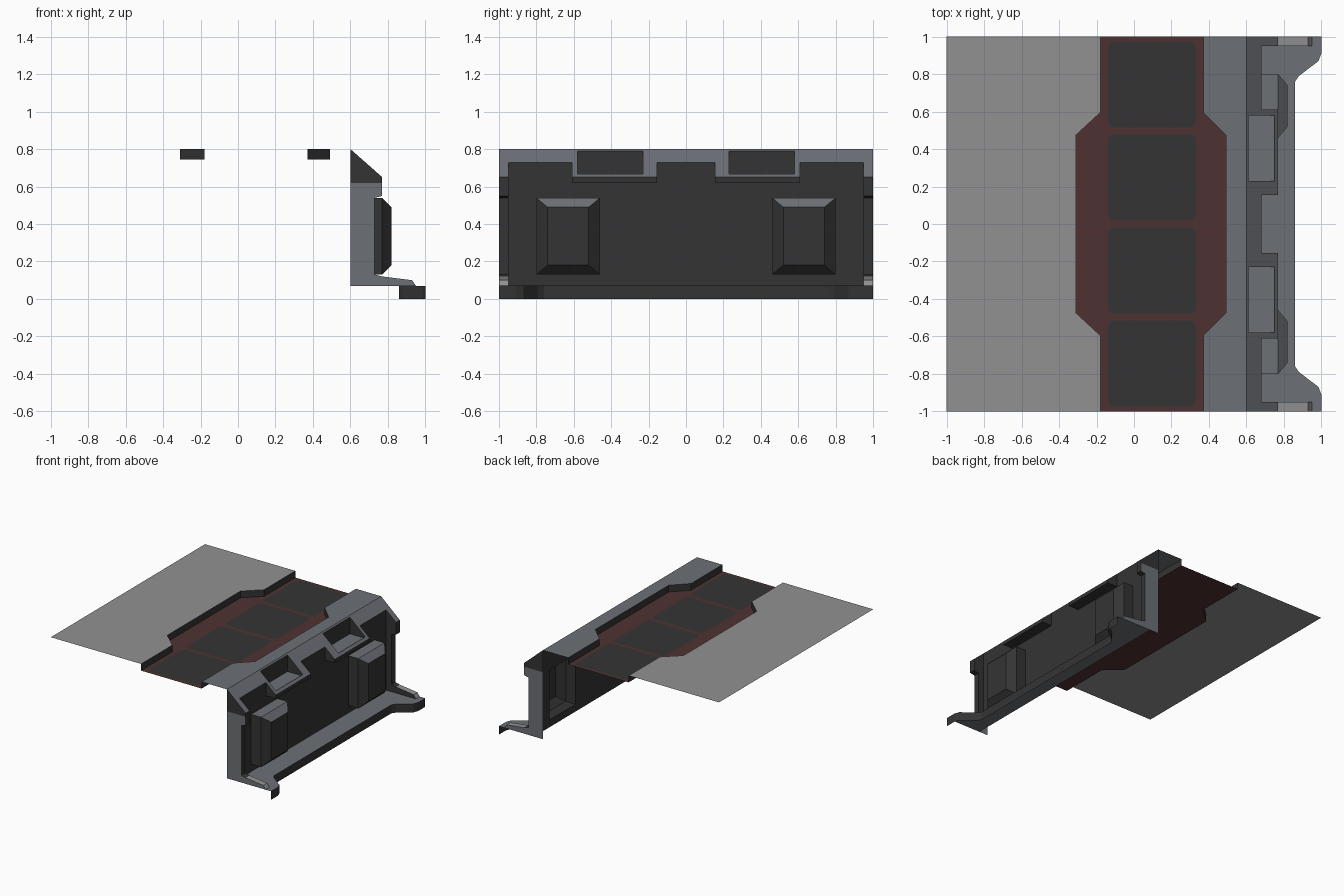
import bpy, bmesh
from mathutils import Vector

if "Cube" in bpy.data.objects:
    bpy.data.objects.remove(bpy.data.objects["Cube"])

def material(name, rgb):
    m = bpy.data.materials.new(name)
    m.diffuse_color = (*rgb, 1)
    m.use_nodes = True
    m.node_tree.nodes["Principled BSDF"].inputs["Base Color"].default_value = m.diffuse_color
    return m

MATS = [material("dark_metal", (.034, .034, .034)),
        material("blue_grey", (.150, .162, .182)),
        material("light_grey", (.285, .285, .29)),
        material("dull_red", (.080, .031, .031))]
DARK, GREY, LIGHT, RED = range(4)
X, Y, Z = Vector((1, 0, 0)), Vector((0, 1, 0)), Vector((0, 0, 1))

class Part:
    """Half (y > 0) of a sheet part, mirrored over y when finished."""
    def __init__(self, name):
        self.name, self.bm = name, bmesh.new()

    def face(self, pts, mat, toward):
        f = self.bm.faces.new([self.bm.verts.new(p) for p in pts])
        f.normal_update()
        if f.normal.dot(toward) < 0:
            f.normal_flip()
        f.material_index = mat

    def finish(self):
        bmesh.ops.remove_doubles(self.bm, verts=self.bm.verts, dist=.0005)
        me = bpy.data.meshes.new(self.name)
        self.bm.to_mesh(me)
        for m in MATS:
            me.materials.append(m)
        ob = bpy.data.objects.new(self.name, me)
        bpy.context.collection.objects.link(ob)
        mod = ob.modifiers.new("mirror", 'MIRROR')
        mod.use_axis = (False, True, False)
        mod.merge_threshold = .0005

def flat(pts, z):
    return [(x, y, z) for x, y in pts]

def at_y(pts, y):
    return [(x, y, z) for x, z in pts]

# Deck plates and sunken walkway
TOP, FLOOR = .8, .745
left_edge = [(-.31, 0), (-.31, .475), (-.18, .595), (-.18, 1)]
right_edge = [(.49, 0), (.49, .475), (.37, .595), (.37, 1)]
p = Part("left_deck")
p.face(flat(left_edge + [(-1, 1), (-1, 0)], TOP), LIGHT, Z)
p.finish()
p = Part("right_deck")
p.face(flat(right_edge + [(.6, 1), (.6, 0)], TOP), GREY, Z)
p.finish()
p = Part("walkway_floor")
p.face(flat(left_edge + right_edge[::-1], FLOOR), RED, Z)
for edge, side in ((left_edge, X), (right_edge, -X)):
    for a, b in zip(edge, edge[1:]):
        p.face([(*a, FLOOR), (*b, FLOOR), (*b, TOP), (*a, TOP)], DARK, side)
p.finish()

# Dark walkway panels with clipped corners
p = Part("walkway_panels")
c = .02
for y0, y1 in ((.02, .48), (.515, .975)):
    x0, x1 = -.14, .33
    p.face(flat([(x0 + c, y0), (x1 - c, y0), (x1, y0 + c), (x1, y1 - c),
                 (x1 - c, y1), (x0 + c, y1), (x0, y1 - c), (x0, y0 + c)],
                FLOOR + .002), DARK, Z)
p.finish()

# Sloped shoulder with notches and pits
def slope(x):
    return .8 - (x - .6) * .15 / .17

p = Part("sloped_shoulder")
xs = [.6, .61, .68, .75, .77]
ys = [0, .155, .23, .58, .61, .95, 1]
for x0, x1 in zip(xs, xs[1:]):
    for y0, y1 in zip(ys, ys[1:]):
        pit = .61 <= x0 < .75 and y0 == .23
        notch = x0 >= .68 and y0 in (0, .61)
        if not pit and not notch:
            p.face([(x0, y0, slope(x0)), (x1, y0, slope(x1)),
                    (x1, y1, slope(x1)), (x0, y1, slope(x0))], GREY, Z)
# tooth sides, lip and underside
tooth = [(.68, slope(.68)), (.77, .65), (.77, .62), (.68, .62)]
p.face(at_y(tooth, .155), DARK, -Y)
p.face(at_y(tooth, .61), DARK, Y)
p.face([(.77, .155, .62), (.77, .61, .62), (.77, .61, .65), (.77, .155, .65)], DARK, X)
p.face([(.77, .155, .62), (.77, .61, .62), (.68, .61, .62), (.68, .155, .62)], DARK, -Z)
# pit
pz = .655
p.face([(.61, .23, pz), (.75, .23, pz), (.75, .58, pz), (.61, .58, pz)], GREY, Z)
p.face([(.61, .23, pz), (.61, .58, pz), (.61, .58, slope(.61)), (.61, .23, slope(.61))], DARK, X)
p.face([(.75, .23, pz), (.75, .58, pz), (.75, .58, slope(.75)), (.75, .23, slope(.75))], DARK, -X)
for y, d in ((.23, Y), (.58, -Y)):
    p.face(at_y([(.61, pz), (.75, pz), (.75, slope(.75)), (.61, slope(.61))], y), DARK, d)
p.finish()

# Recessed wall, open behind the boxes
p = Part("side_wall")
ys = [0, .155, .46, .61, .8, .95]
zs = [.07, .13, .54, .62, slope(.68)]
for y0, y1 in zip(ys, ys[1:]):
    for z0, z1 in zip(zs, zs[1:]):
        box = .46 <= y0 < .8 and z0 == .13
        behind_tooth = z0 == .62 and .155 <= y0 < .61
        if not box and not behind_tooth:
            p.face([(.68, y0, z0), (.68, y1, z0), (.68, y1, z1), (.68, y0, z1)], DARK, X)
p.finish()

# Bevelled boxes on the wall
p = Part("wall_boxes")
def ring(x, y0, y1, z0, z1):
    return [(x, y0, z0), (x, y1, z0), (x, y1, z1), (x, y0, z1)]
rings = [ring(.68, .46, .8, .13, .54), ring(.77, .46, .8, .13, .54),
         ring(.82, .52, .74, .18, .49)]
for a, b in zip(rings, rings[1:]):
    for i, d in enumerate((-Z, Y, Z, -Y)):
        j = (i + 1) % 4
        p.face([a[i], a[j], b[j], b[i]], GREY if d == Z else DARK, d)
p.face(rings[2], DARK, X)
p.finish()

# End posts with sloping feet
p = Part("end_posts")
prof = [(.77, .65), (.77, .62), (.77, .55), (.73, .54), (.73, .13), (.77, .12), (.93, .10), (.95, .07)]
for a, b in zip(prof, prof[1:]):
    mat = LIGHT if a[1] < .125 else DARK
    toward = -Z if a == (.77, .55) else X + Z * .5
    p.face([(a[0], .95, a[1]), (b[0], .95, b[1]), (b[0], 1, b[1]), (a[0], 1, a[1])], mat, toward)
p.face(at_y([(.68, slope(.68))] + prof + [(.68, .07)], .95), DARK, -Y)
p.face(at_y([(.6, .62)] + prof[1:] + [(.6, .07)], 1), GREY, Y)
p.face(at_y([(.6, .8), (.77, .65), (.77, .62), (.6, .62)], 1), DARK, Y)
p.finish()

# Base ledge with a skirt
p = Part("base_ledge")
edge = [(.86, 0), (.86, .76), (.88, .79), (.985, .87), (1, .91), (1, 1)]
p.face(flat(edge + [(.68, 1), (.68, 0)], .07), GREY, Z)
for a, b in zip(edge, edge[1:]):
    p.face([(*a, 0), (*b, 0), (*b, .07), (*a, .07)], DARK, X)
p.finish()
